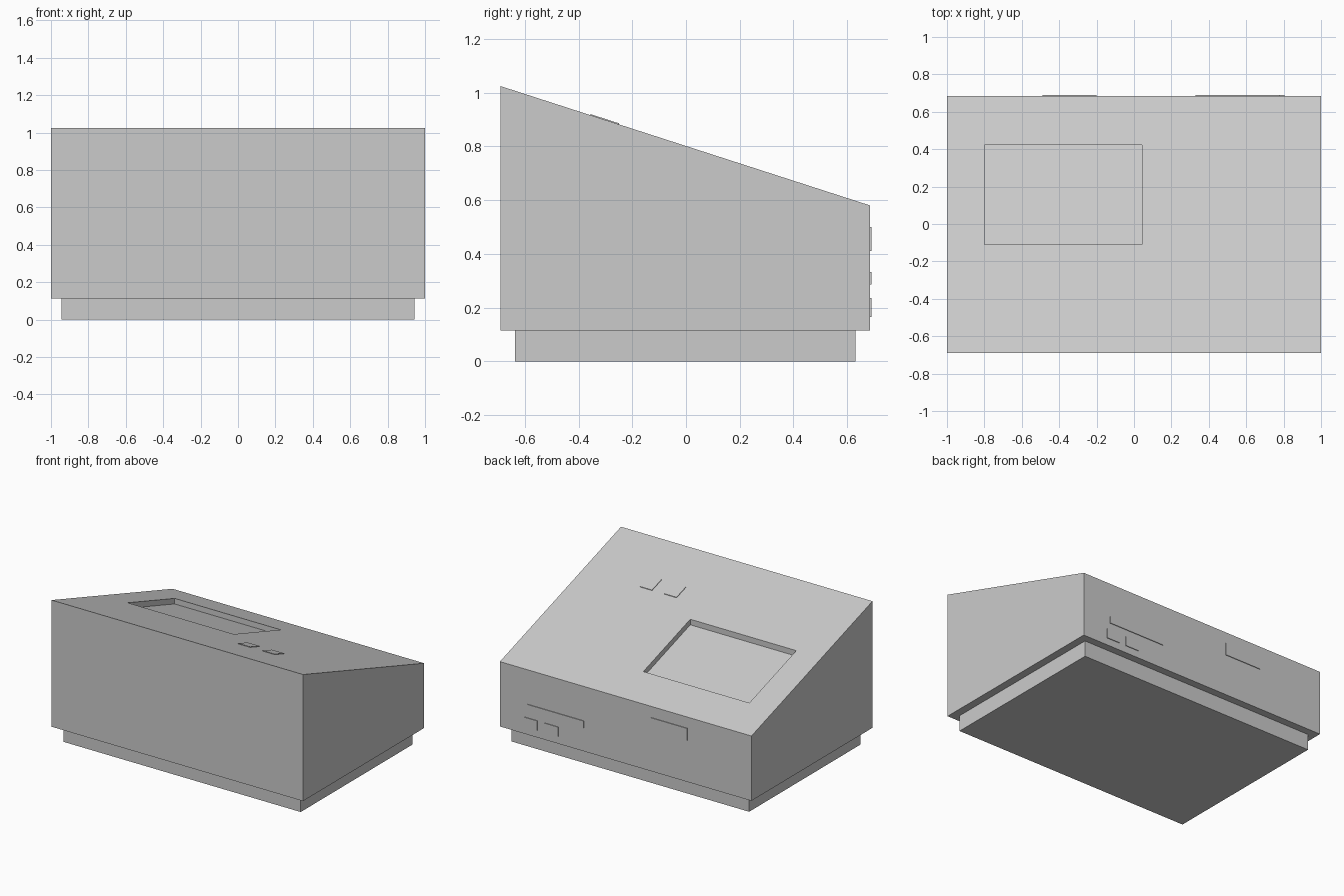
import bpy, bmesh

if "Cube" in bpy.data.objects:
    bpy.data.objects.remove(bpy.data.objects["Cube"])

FRONT, BACK = -0.69, 0.685
Z_FRONT, Z_BACK = 1.024, 0.58


def slope(y):
    """Height of the sloping top at depth y."""
    return Z_FRONT + (y - FRONT) * (Z_BACK - Z_FRONT) / (BACK - FRONT)


def prism(name, x0, x1, profile):
    """Extrude a (y, z) profile from x0 to x1."""
    bm = bmesh.new()
    face = bm.faces.new([bm.verts.new((x0, y, z)) for y, z in profile])
    ext = bmesh.ops.extrude_face_region(bm, geom=[face])
    verts = [g for g in ext["geom"] if isinstance(g, bmesh.types.BMVert)]
    bmesh.ops.translate(bm, verts=verts, vec=(x1 - x0, 0, 0))
    bmesh.ops.recalc_face_normals(bm, faces=bm.faces)
    mesh = bpy.data.meshes.new(name)
    bm.to_mesh(mesh)
    bm.free()
    ob = bpy.data.objects.new(name, mesh)
    bpy.context.collection.objects.link(ob)
    return ob


def box(name, x0, x1, y0, y1, z0, z1):
    return prism(name, x0, x1, [(y0, z0), (y1, z0), (y1, z1), (y0, z1)])


def slope_block(name, x0, x1, y0, y1, below, above):
    """Block that follows the sloping top."""
    return prism(name, x0, x1, [(y0, slope(y0) - below), (y1, slope(y1) - below),
                                (y1, slope(y1) + above), (y0, slope(y0) + above)])


# Plinth and wedge-shaped housing
box("base", -0.944, 0.944, -0.636, 0.631, 0, 0.114)
housing = prism("housing", -1, 1, [(FRONT, 0.114), (BACK, 0.114),
                                   (BACK, Z_BACK), (FRONT, Z_FRONT)])

# Sunken screen
cutter = slope_block("screen_cutter", -0.80, 0.043, -0.11, 0.423, 0.04, 0.1)
mod = housing.modifiers.new("screen_recess", 'BOOLEAN')
mod.operation = 'DIFFERENCE'
mod.solver = 'EXACT'
mod.object = cutter
bpy.context.view_layer.objects.active = housing
bpy.ops.object.modifier_apply(modifier=mod.name)
bpy.data.objects.remove(cutter)

# Two low buttons on the slope
for i, x in enumerate((0.25, 0.445)):
    slope_block(f"button_{i + 1}", x, x + 0.095, -0.355, -0.25, 0.01, 0.004)

# Thin raised port plates on the back
for name, x0, x1, z0, z1 in (
        ("slot_plate", 0.33, 0.78, 0.285, 0.333),
        ("port_1", 0.70, 0.805, 0.165, 0.235),
        ("port_2", 0.535, 0.645, 0.165, 0.235),
        ("power_plate", -0.49, -0.20, 0.41, 0.50)):
    box(name, x0, x1, BACK - 0.01, BACK + 0.005, z0, z1)
